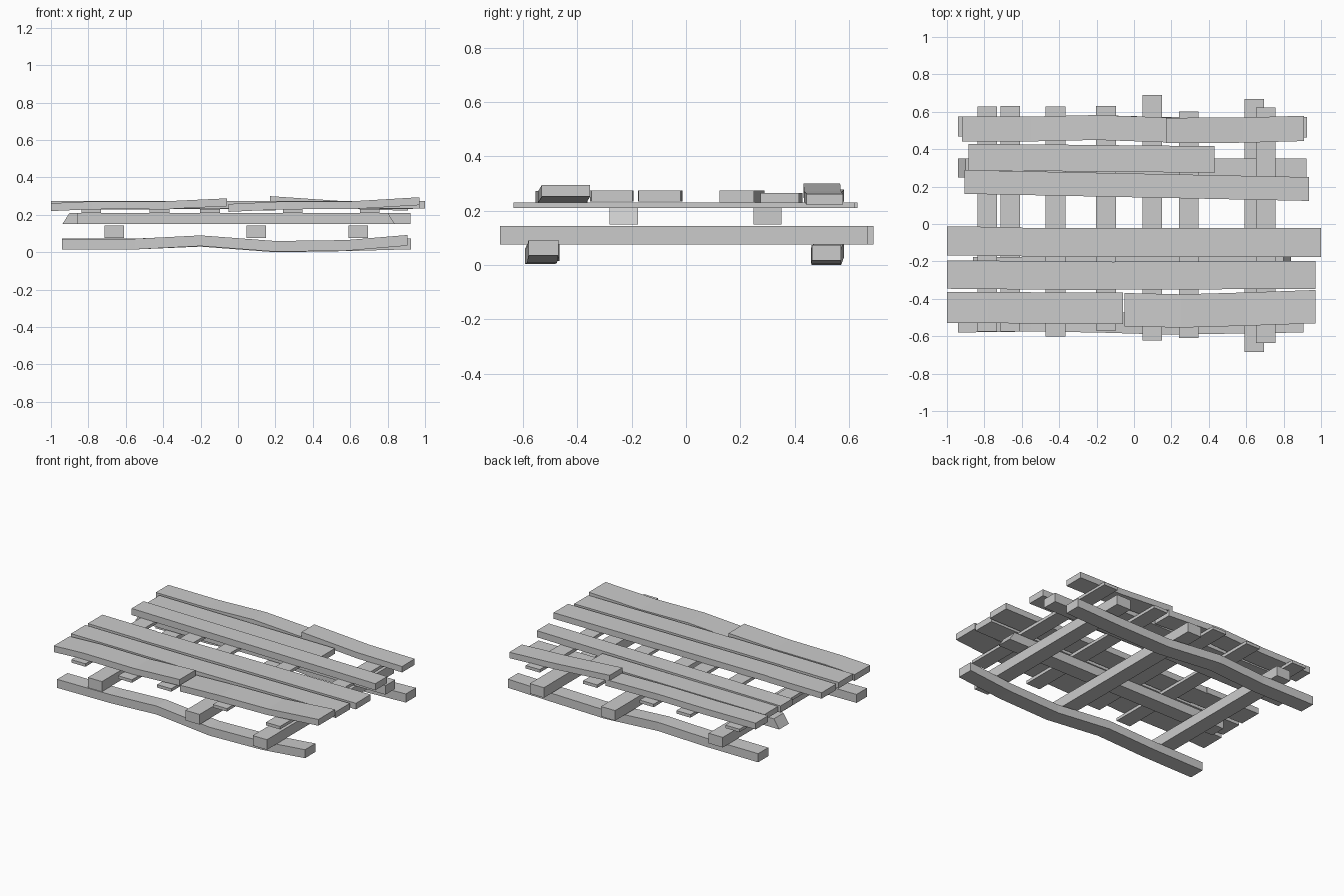
import bpy, bmesh


def plank(name, stations, width, thick, slant=(0, 0)):
    """Board along x through stations (x, y centre, z bottom); slant shifts the top edge of each end."""
    bm = bmesh.new()
    rings = []
    last = len(stations) - 1
    for i, (x, y, z) in enumerate(stations):
        s = slant[0] if i == 0 else slant[1] if i == last else 0
        h = width / 2
        rings.append([bm.verts.new(c) for c in (
            (x, y - h, z), (x, y + h, z),
            (x + s, y + h, z + thick), (x + s, y - h, z + thick))])
    for a, b in zip(rings, rings[1:]):
        for k in range(4):
            n = (k + 1) % 4
            bm.faces.new((a[k], a[n], b[n], b[k]))
    bm.faces.new(rings[0])
    bm.faces.new(rings[-1][::-1])
    bmesh.ops.recalc_face_normals(bm, faces=bm.faces)
    mesh = bpy.data.meshes.new(name)
    bm.to_mesh(mesh)
    bm.free()
    obj = bpy.data.objects.new(name, mesh)
    bpy.context.collection.objects.link(obj)
    return obj


def crossbar(name, x, y0, y1, z0, z1, w=0.105):
    """Straight square bar along y."""
    bpy.ops.mesh.primitive_cube_add(size=1, location=(x, (y0 + y1) / 2, (z0 + z1) / 2))
    obj = bpy.context.object
    obj.name = name
    obj.scale = (w, y1 - y0, z1 - z0)


# Warped ground skids
plank("front_skid", [(-0.94, -0.525, 0.015), (-0.55, -0.52, 0.015), (-0.2, -0.525, 0.033),
                     (0.2, -0.537, 0.003), (0.58, -0.53, 0.008), (0.905, -0.525, 0.035)], 0.11, 0.057)
plank("back_skid", [(-0.94, 0.522, 0.015), (-0.55, 0.52, 0.015), (-0.2, 0.528, 0.03),
                    (0.2, 0.517, 0.0), (0.58, 0.515, 0.006), (0.925, 0.517, 0.016)], 0.108, 0.058)

# Lower cross beams
for i, (x, y0, y1) in enumerate([(-0.662, -0.575, 0.63), (0.097, -0.622, 0.69), (0.642, -0.685, 0.668)]):
    crossbar(f"cross_beam_{i + 1}", x, y0, y1, 0.075, 0.143)

# Long stringers with mitred ends
plank("front_stringer", [(-0.86, -0.23, 0.15), (0.84, -0.23, 0.15)], 0.105, 0.061, (0, -0.04))
plank("back_stringer", [(-0.94, 0.3, 0.15), (0.923, 0.3, 0.15)], 0.103, 0.061, (0.04, 0))

# Thin cross slats
for i, (x, y0, y1) in enumerate([(-0.785, -0.575, 0.628), (-0.42, -0.602, 0.628), (-0.15, -0.57, 0.632),
                                 (0.292, -0.61, 0.602), (0.705, -0.635, 0.622)]):
    crossbar(f"cross_slat_{i + 1}", x, y0, y1, 0.21, 0.23)

# Deck boards, back to front
plank("deck_row1_left", [(-0.92, 0.507, 0.23), (-0.55, 0.508, 0.228), (-0.2, 0.516, 0.236),
                         (0.2, 0.502, 0.222)], 0.133, 0.042)
plank("deck_row1_right", [(0.17, 0.5, 0.26), (0.58, 0.502, 0.232), (0.91, 0.511, 0.222)], 0.135, 0.04)
plank("deck_row2", [(-0.885, 0.358, 0.23), (0.43, 0.345, 0.23)], 0.142, 0.036)
plank("deck_row3", [(-0.905, 0.225, 0.231), (0.935, 0.187, 0.231)], 0.127, 0.044)
plank("deck_row4_left", [(-1.0, -0.09, 0.234), (-0.595, -0.095, 0.234)], 0.155, 0.04)
plank("deck_row4_right", [(-0.6, -0.099, 0.233), (1.0, -0.098, 0.234)], 0.155, 0.041)
plank("deck_row5_left", [(-1.0, -0.27, 0.234), (-0.1, -0.278, 0.234)], 0.152, 0.04)
plank("deck_row5_right", [(-0.105, -0.276, 0.233), (0.97, -0.272, 0.234)], 0.15, 0.041)
plank("deck_row6_left", [(-1.0, -0.446, 0.22), (-0.78, -0.446, 0.23), (-0.4, -0.45, 0.23),
                         (-0.06, -0.45, 0.246)], 0.167, 0.042)
plank("deck_row6_right", [(-0.05, -0.458, 0.216), (0.25, -0.465, 0.23), (0.6, -0.455, 0.23),
                          (0.97, -0.442, 0.252)], 0.178, 0.042)
